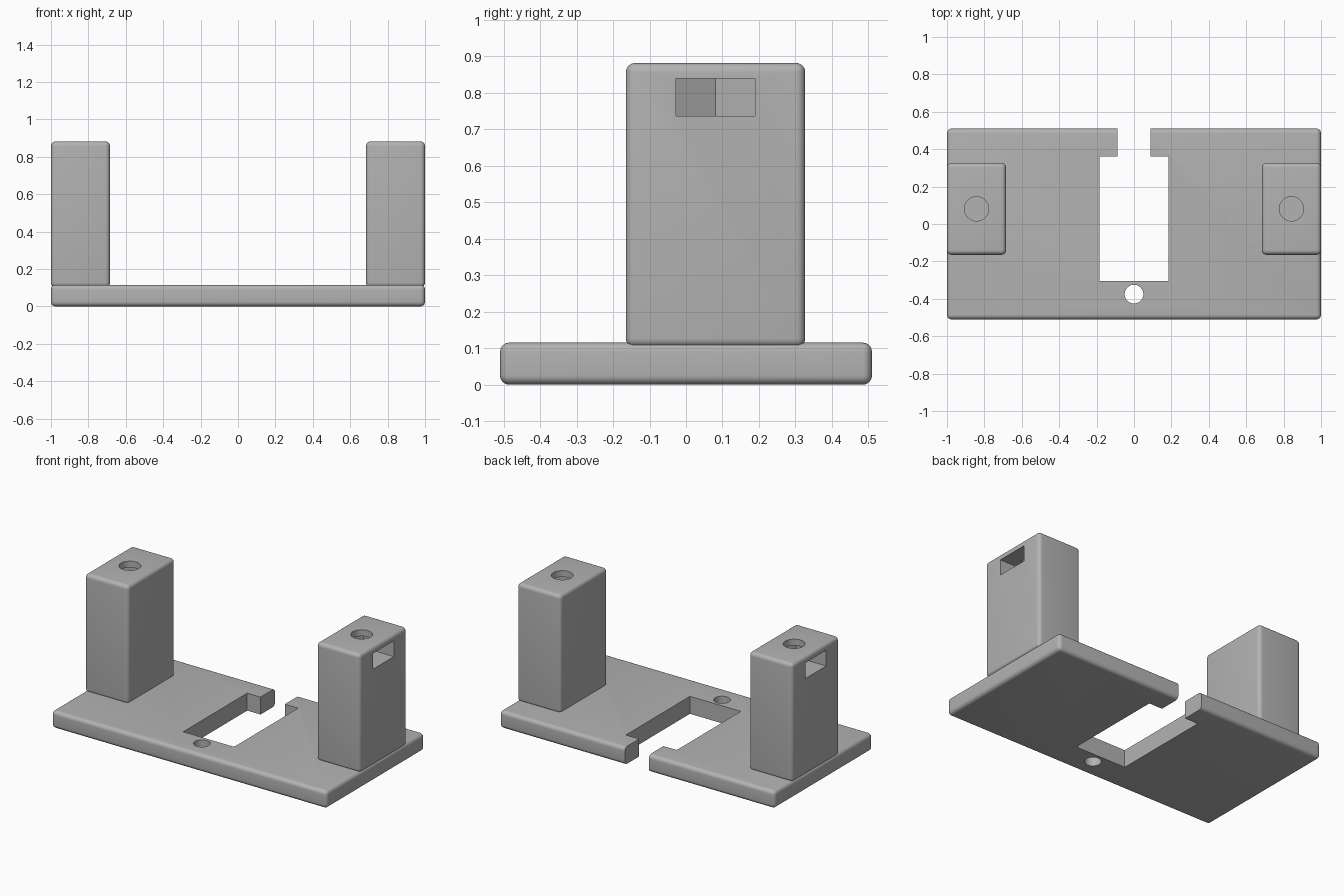
import bpy, math

cube = bpy.data.objects.get("Cube")
if cube:
    bpy.data.objects.remove(cube, do_unlink=True)

grey = bpy.data.materials.new("plain grey")
grey.use_nodes = True
COLOUR = (0.45, 0.45, 0.45, 1)
grey.diffuse_color = COLOUR
grey.node_tree.nodes["Principled BSDF"].inputs["Base Color"].default_value = COLOUR


def prism(name, outline, z0, z1):
    """Solid made by raising a counter-clockwise (x, y) outline from z0 to z1."""
    n = len(outline)
    verts = [(x, y, z) for z in (z0, z1) for x, y in outline]
    faces = [tuple(reversed(range(n))), tuple(range(n, 2 * n))]
    faces += [(i, (i + 1) % n, n + (i + 1) % n, n + i) for i in range(n)]
    mesh = bpy.data.meshes.new(name)
    mesh.from_pydata(verts, [], faces)
    mesh.materials.append(grey)
    obj = bpy.data.objects.new(name, mesh)
    bpy.context.collection.objects.link(obj)
    return obj


def box(x0, x1, y0, y1):
    return [(x0, y0), (x1, y0), (x1, y1), (x0, y1)]


def circle(cx, cy, r, n=48):
    return [(cx + r * math.cos(math.tau * i / n), cy + r * math.sin(math.tau * i / n))
            for i in range(n)]


def finish(obj, radius, cutters, mirrored=False):
    """Round the edges, cut the openings, mirror if asked, then shade."""
    bevel = obj.modifiers.new("rounded edges", 'BEVEL')
    bevel.width, bevel.segments = radius, 6
    for cutter in cutters:
        cutter.hide_render = True
        cut = obj.modifiers.new("cut", 'BOOLEAN')
        cut.operation, cut.solver, cut.object = 'DIFFERENCE', 'EXACT', cutter
    if mirrored:
        mirror = obj.modifiers.new("other side", 'MIRROR')
        mirror.use_mirror_merge = False
    bpy.ops.object.select_all(action='DESELECT')
    obj.select_set(True)
    bpy.context.view_layer.objects.active = obj
    bpy.ops.object.convert(target='MESH')
    bpy.ops.object.shade_smooth_by_angle(angle=math.radians(35))
    for cutter in cutters:
        bpy.data.objects.remove(cutter, do_unlink=True)


# Base plate with a T-shaped window open at the back and a small through hole
base = prism("base_plate", box(-1, 1, -0.51, 0.51), 0, 0.115)
window = prism("window_cutter", [
    (-0.185, -0.305), (0.185, -0.305), (0.185, 0.36), (0.088, 0.36),
    (0.088, 0.6), (-0.088, 0.6), (-0.088, 0.36), (-0.185, 0.36)], -0.1, 0.3)
front_hole = prism("front_hole_cutter", circle(0, -0.375, 0.05), -0.1, 0.3)
finish(base, 0.025, [window, front_hole])

# Posts with a screw hole on top and a nut slot, pointed inside, on the outer face
posts = prism("posts", box(0.684, 1, -0.165, 0.327), 0.102, 0.882)
HX, HY, HALF = 0.842, 0.081, 0.108
apex, shoulder = HX - HALF / math.cos(math.pi / 6), HX - HALF * math.tan(math.pi / 6)
nut_slot = prism("nut_slot_cutter", [
    (apex, HY), (shoulder, HY - HALF), (1.2, HY - HALF),
    (1.2, HY + HALF), (shoulder, HY + HALF)], 0.737, 0.84)
screw_hole = prism("screw_hole_cutter", circle(HX, HY, 0.065), 0.6, 1)
finish(posts, 0.025, [nut_slot, screw_hole], mirrored=True)
